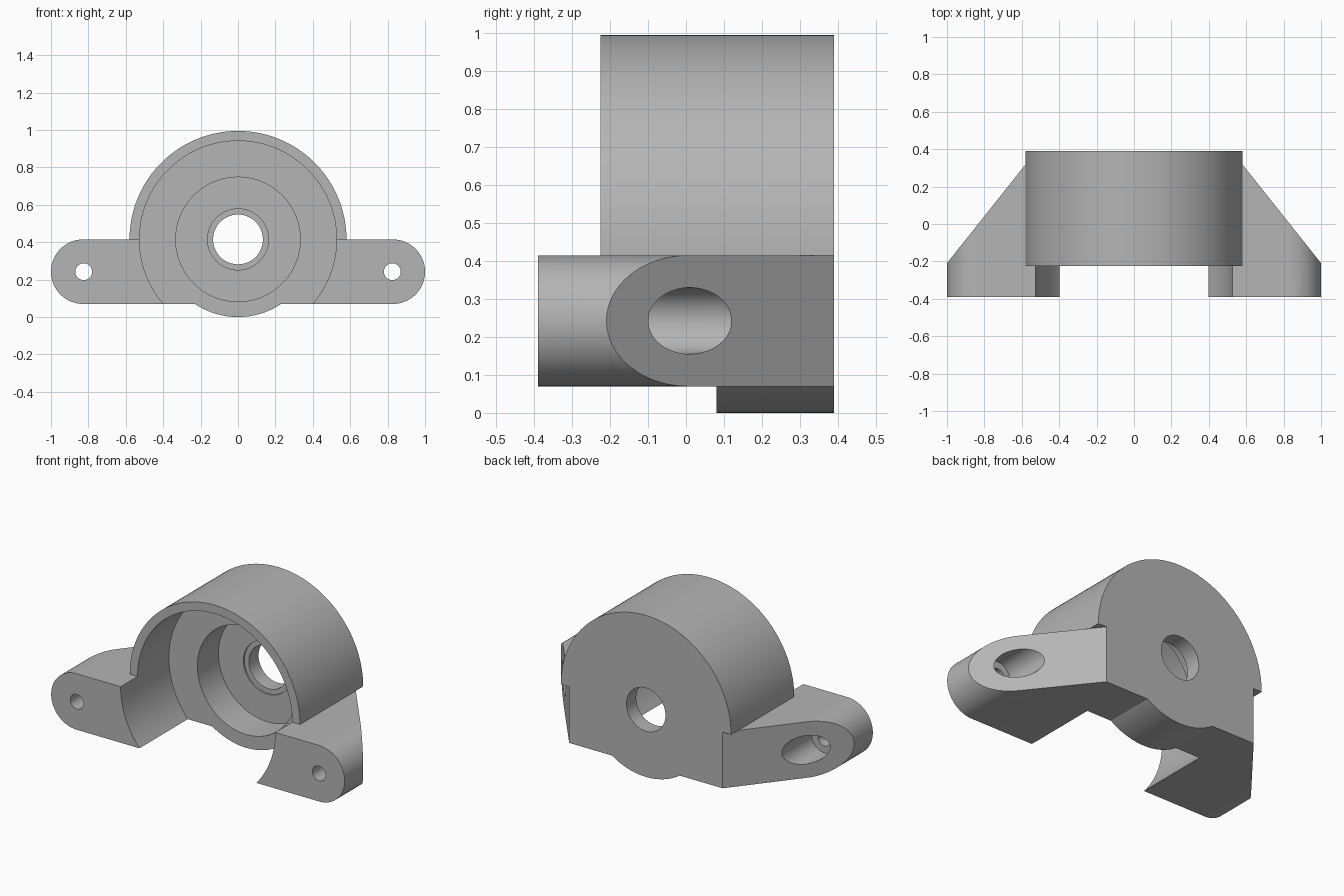
import bpy, bmesh, math

if "Cube" in bpy.data.objects:
    bpy.data.objects.remove(bpy.data.objects["Cube"])

AXIS_Z = 0.415           # height of the bore axis and of the lug tops
FLOOR_Z = 0.07           # underside of the lugs
BACK = 0.39
FRONT = -0.39
LUG_R = (AXIS_Z - FLOOR_Z) / 2
LUG_Z = (AXIS_Z + FLOOR_Z) / 2
LUG_X = 1 - LUG_R

grey = bpy.data.materials.new("plain grey")
grey.use_nodes = True
grey.diffuse_color = (0.46, 0.46, 0.46, 1)
grey.node_tree.nodes["Principled BSDF"].inputs["Base Color"].default_value = grey.diffuse_color


def arc(cx, cz, r, start, end, n):
    """Points along an arc, angles in degrees."""
    angles = [math.radians(start + (end - start) * i / n) for i in range(n + 1)]
    return [(cx + r * math.cos(a), cz + r * math.sin(a)) for a in angles]


def prism(name, outline, a, b, along="y"):
    """Extrude an outline between a and b along y (x-z outline) or z (x-y outline)."""
    bm = bmesh.new()
    place = (lambda p, t: (p[0], t, p[1])) if along == "y" else (lambda p, t: (p[0], p[1], t))
    face = bm.faces.new([bm.verts.new(place(p, a)) for p in outline])
    moved = bmesh.ops.extrude_face_region(bm, geom=[face])["geom"]
    shift = (0, b - a, 0) if along == "y" else (0, 0, b - a)
    bmesh.ops.translate(bm, vec=shift, verts=[v for v in moved if isinstance(v, bmesh.types.BMVert)])
    bmesh.ops.recalc_face_normals(bm, faces=bm.faces)
    mesh = bpy.data.meshes.new(name)
    bm.to_mesh(mesh)
    bm.free()
    mesh.materials.append(grey)
    obj = bpy.data.objects.new(name, mesh)
    bpy.context.collection.objects.link(obj)
    return obj


def cylinder(name, x, z, r, a, b, n=96):
    return prism(name, arc(x, z, r, 0, 360, n)[:-1], a, b)


def combine(target, tool, operation):
    """Apply a boolean and discard the tool."""
    mod = target.modifiers.new(tool.name, "BOOLEAN")
    mod.operation, mod.solver, mod.object = operation, "EXACT", tool
    bpy.context.view_layer.objects.active = target
    bpy.ops.object.modifier_apply(modifier=mod.name)
    bpy.data.objects.remove(tool)


# Mounting base with rounded ends, tapered at the back
stadium = arc(LUG_X, LUG_Z, LUG_R, -90, 90, 48) + arc(-LUG_X, LUG_Z, LUG_R, 90, 270, 48)
housing = prism("bearing_housing", stadium, FRONT, BACK)
for side in (1, -1):
    wedge = [(side * 1.08, -0.31), (side * 1.2, 0.5), (side * 0.4355, 0.5)]
    combine(housing, prism("taper_cutter", wedge, -0.2, 0.8, "z"), "DIFFERENCE")

# Half-round cover, keyed into the base, and the round boss below it
cover = arc(0, AXIS_Z, 0.58, 0, 180, 72) + [(-0.45, AXIS_Z), (-0.45, 0.25), (0.45, 0.25), (0.45, AXIS_Z)]
combine(housing, prism("cover", cover, -0.225, BACK), "UNION")
combine(housing, cylinder("boss", 0, AXIS_Z, AXIS_Z, 0.08, BACK), "UNION")

# Stepped bore: wide opening, bearing pocket, shallow seat, shaft hole
for name, radius, depth in (("opening", 0.527, 0.08), ("pocket", 0.333, 0.285),
                            ("seat", 0.163, 0.295), ("shaft_hole", 0.133, 0.5)):
    combine(housing, cylinder(name, 0, AXIS_Z, radius, -0.5, depth), "DIFFERENCE")

# Screw holes with counterbores from the back
for side in (1, -1):
    combine(housing, cylinder("screw_hole", side * 0.825, LUG_Z, 0.045, -0.5, 0.5, 48), "DIFFERENCE")
    combine(housing, cylinder("counterbore", side * 0.825, LUG_Z, 0.0875, -0.17, 0.5, 64), "DIFFERENCE")

bpy.ops.object.select_all(action="DESELECT")
housing.select_set(True)
bpy.context.view_layer.objects.active = housing
bpy.ops.object.shade_smooth_by_angle(angle=math.radians(30))
